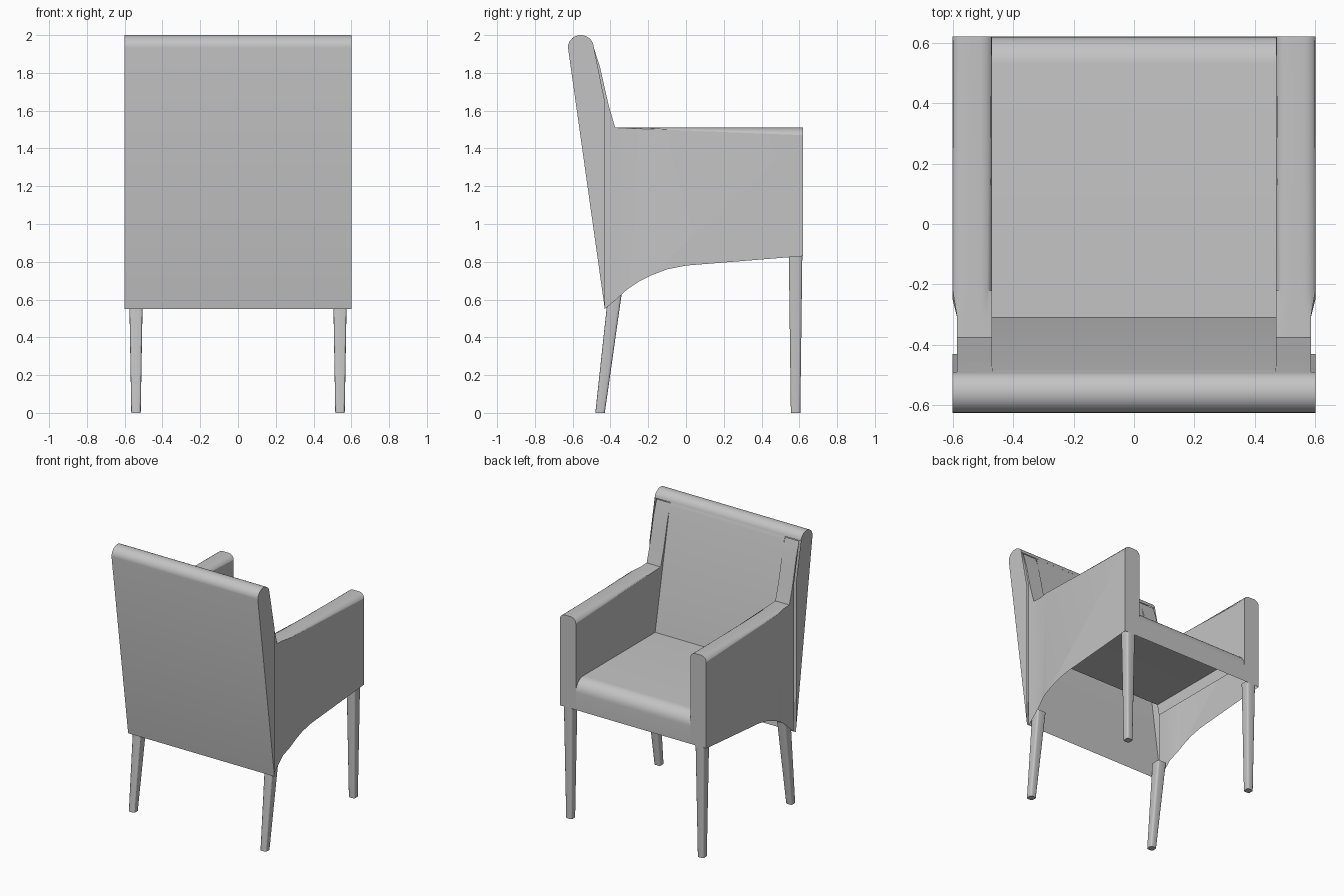
import bpy, bmesh, math
from mathutils import Vector

cube = bpy.data.objects.get("Cube")
if cube:
    bpy.data.objects.remove(cube, do_unlink=True)

grey = bpy.data.materials.new("light_grey")
grey.use_nodes = True
COLOUR = (0.55, 0.55, 0.55, 1)
grey.diffuse_color = COLOUR
grey.node_tree.nodes["Principled BSDF"].inputs["Base Color"].default_value = COLOUR


def arc(cy, cz, ry, rz, start, end, steps):
    """Points on an elliptical arc in the side plane."""
    angles = [math.radians(start + (end - start) * i / steps) for i in range(steps + 1)]
    return [(cy + ry * math.cos(a), cz + rz * math.sin(a)) for a in angles]


def sheet(path, x0, x1):
    """Open upholstery skin swept from x0 to x1 along a side path (y, z)."""
    bm = bmesh.new()
    rows = [[bm.verts.new((x, y, z)) for x in (x0, x1)] for y, z in path]
    for (a, b), (c, d) in zip(rows, rows[1:]):
        bm.faces.new((a, c, d, b))
    return bm


def extrude_profile(profile, x0, x1):
    """Solid made by sweeping a side profile (y, z) from x0 to x1."""
    bm = bmesh.new()
    face = bm.faces.new([bm.verts.new((x0, y, z)) for y, z in profile])
    swept = bmesh.ops.extrude_face_region(bm, geom=[face])["geom"]
    verts = [g for g in swept if isinstance(g, bmesh.types.BMVert)]
    bmesh.ops.translate(bm, verts=verts, vec=(x1 - x0, 0, 0))
    # The extrusion may leave the starting cap out, so close it
    bmesh.ops.holes_fill(bm, edges=[e for e in bm.edges if e.is_boundary])
    bmesh.ops.recalc_face_normals(bm, faces=bm.faces[:])
    return bm


def delete_faces(bm, rule):
    bmesh.ops.delete(bm, geom=[f for f in bm.faces if rule(f)], context="FACES")


def finish(bm, name, mirrored=False):
    mesh = bpy.data.meshes.new(name)
    bm.to_mesh(mesh)
    bm.free()
    mesh.materials.append(grey)
    obj = bpy.data.objects.new(name, mesh)
    bpy.context.collection.objects.link(obj)
    bpy.ops.object.select_all(action="DESELECT")
    obj.select_set(True)
    bpy.context.view_layer.objects.active = obj
    bpy.ops.object.shade_smooth_by_angle(angle=math.radians(30))
    if mirrored:
        obj.modifiers.new("mirror", "MIRROR")


# Front apron, rounded lip, seat and sloping inner back as one open skin
seat = [(0.62, 0.83)] + arc(0.53, 0.96, 0.09, 0.09, 0, 90, 8)
seat += [(-0.31, 1.05), (-0.48, 1.92), (-0.49, 1.944)]
finish(sheet(seat, -0.47, 0.47), "seat_and_inner_back")

# Full-width wedge back with a rolled top, hollow towards the seat
back = [(-0.43, 0.55), (-0.43, 1.65)] + arc(-0.557, 1.935, 0.068, 0.065, 8, 180, 14)
bm = extrude_profile(back, -0.6, 0.6)
delete_faces(bm, lambda f: f.normal.y > 0.5 and f.calc_center_median().z < 1.9)
finish(bm, "backrest")

# Arm panels with the wings that rise beside the back
underside = [(-0.43, 0.55), (-0.37, 0.60), (-0.31, 0.655), (-0.25, 0.695),
             (-0.18, 0.73), (-0.1, 0.76), (0, 0.78), (0.62, 0.83)]
arm = underside + [(0.62, 1.51), (-0.375, 1.51), (-0.41, 1.63),
                   (-0.455, 1.83), (-0.49, 1.94), (-0.43, 1.65)]
bm = extrude_profile(arm, 0.47, 0.6)
top_edges = [e for e in bm.edges if all(abs(v.co.z - 1.51) < 0.001 for v in e.verts)
             and abs(e.verts[0].co.y - e.verts[1].co.y) > 0.5]
bmesh.ops.bevel(bm, geom=top_edges, offset=0.04, segments=5, profile=0.5, affect="EDGES")

# Open the underside and the joint with the back
delete_faces(bm, lambda f: f.normal.z < -0.3 or f.normal.y < -0.5)

# Trim the inner face where the seat and inner back cover it
slope_point = Vector((0.47, -0.31, 1.05))
slope_normal = Vector((0, 0.87, 0.17)).normalized()
cuts = [(slope_point, slope_normal), (Vector((0, 0, 0.96)), Vector((0, 0, 1)))]
for point, normal in cuts:
    inner = [f for f in bm.faces if f.normal.x < -0.99]
    geom = set(inner)
    for f in inner:
        geom.update(f.edges)
        geom.update(f.verts)
    bmesh.ops.bisect_plane(bm, geom=list(geom), plane_co=point, plane_no=normal)
    delete_faces(bm, lambda f: f.normal.x < -0.99
                 and (f.calc_center_median() - point).dot(normal) < 0)

# Pinch the outer face slightly inwards where the arm meets the back
for y in (-0.22, -0.31):
    bmesh.ops.bisect_plane(bm, geom=bm.verts[:] + bm.edges[:] + bm.faces[:],
                           plane_co=(0, y, 0), plane_no=(0, 1, 0))
for v in bm.verts:
    if v.co.y < -0.305:
        v.co.x = min(v.co.x, 0.585)
finish(bm, "arm_panels", mirrored=True)


def legs(name, bottom_y, top_y, top_z):
    """Pair of tapered legs with softened vertical corners."""
    bm = bmesh.new()
    bmesh.ops.create_cube(bm, size=1)
    for v in bm.verts:
        upper = v.co.z > 0
        width = 0.072 if upper else 0.05
        centre = Vector((0.54, top_y if upper else bottom_y, top_z if upper else 0))
        v.co = centre + Vector((v.co.x * width, v.co.y * width, 0))
    uprights = [e for e in bm.edges if abs(e.verts[0].co.z - e.verts[1].co.z) > 0.1]
    bmesh.ops.bevel(bm, geom=uprights, offset=0.012, segments=3, profile=0.5, affect="EDGES")
    finish(bm, name, mirrored=True)


legs("seat_front_legs", 0.58, 0.58, 0.85)
legs("seat_back_legs", -0.455, -0.375, 0.64)
